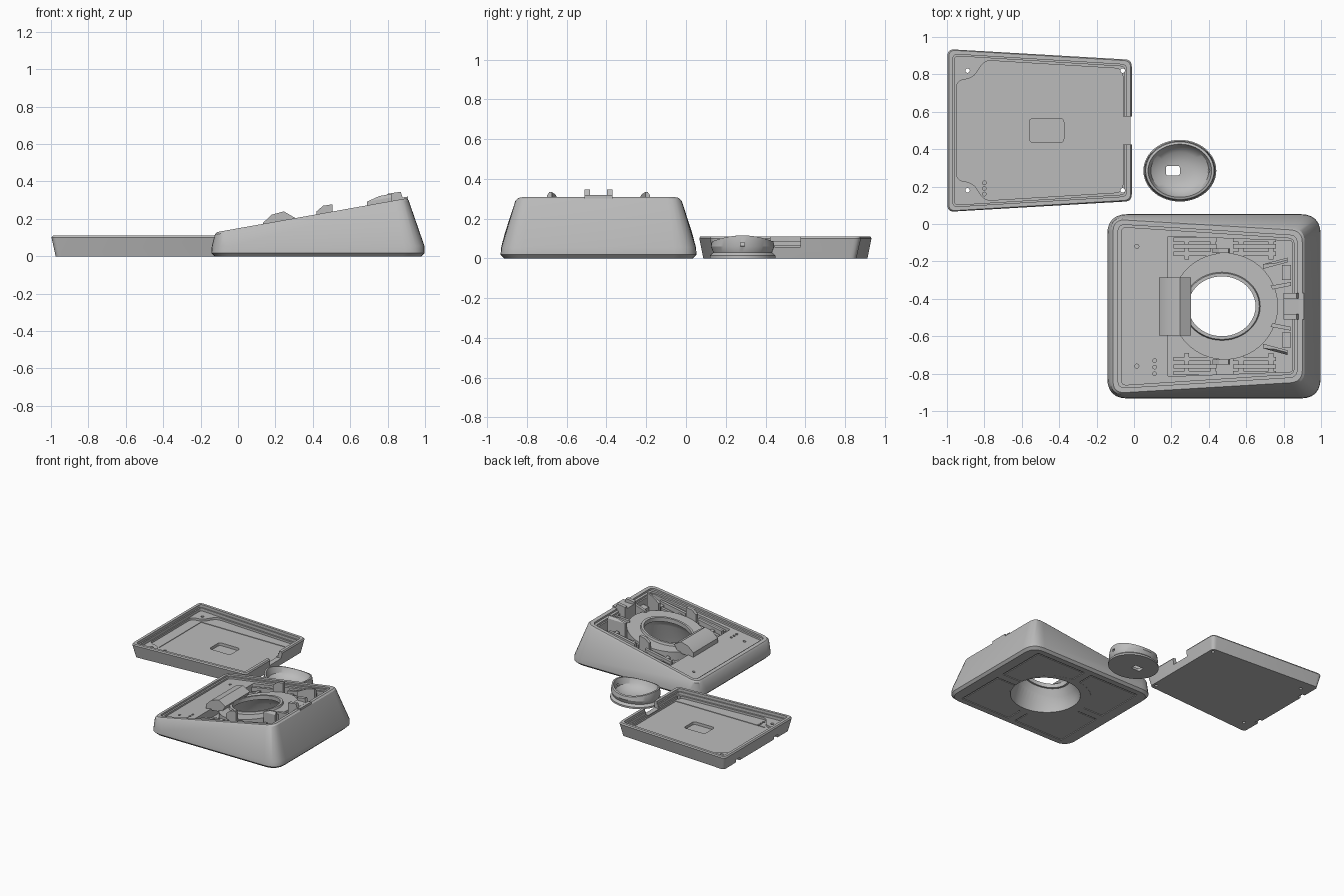
import bpy, bmesh, math
from mathutils import Vector

cube = bpy.data.objects.get("Cube")
if cube:
    bpy.data.objects.remove(cube, do_unlink=True)

grey = bpy.data.materials.new("plain_grey")
grey.use_nodes = True
grey.diffuse_color = (0.5, 0.5, 0.5, 1)
grey.node_tree.nodes["Principled BSDF"].inputs["Base Color"].default_value = (0.5, 0.5, 0.5, 1)


def rounded(corners, r, n=6):
    """Round each corner of a polygon with a short curve."""
    pts, c = [], [Vector(p) for p in corners]
    for i, p in enumerate(c):
        a = p + (c[i - 1] - p).normalized() * r
        b = p + (c[(i + 1) % len(c)] - p).normalized() * r
        for k in range(n + 1):
            t = k / n
            pts.append(a * (1 - t) ** 2 + p * 2 * t * (1 - t) + b * t * t)
    return pts


def trapezoid(x0, x1, yc, h0, h1, r):
    return rounded([(x0, yc - h0), (x1, yc - h1), (x1, yc + h1), (x0, yc + h0)], r)


def oval(cx, cy, rx, ry, n=48):
    return [Vector((cx + rx * math.cos(i * math.tau / n), cy + ry * math.sin(i * math.tau / n)))
            for i in range(n)]


def box(x0, x1, y0, y1):
    return [Vector(p) for p in ((x0, y0), (x1, y0), (x1, y1), (x0, y1))]


def deck(offset):
    """Height of the sloping top of the base, moved by an offset."""
    return lambda p: 0.128 + (p.x + 0.12) * 0.178 + offset


def loft(name, *rings):
    """Skin a stack of (outline, height) rings; a height may be a function."""
    bm = bmesh.new()
    rows = []
    for pts, z in rings:
        rows.append([bm.verts.new((p.x, p.y, z(p) if callable(z) else z)) for p in pts])
    n = len(rows[0])
    for a, b in zip(rows, rows[1:]):
        for i in range(n):
            j = (i + 1) % n
            bm.faces.new((a[i], a[j], b[j], b[i]))
    bm.faces.new(rows[0][::-1])
    bm.faces.new(rows[-1])
    bmesh.ops.recalc_face_normals(bm, faces=bm.faces)
    mesh = bpy.data.meshes.new(name)
    bm.to_mesh(mesh)
    bm.free()
    mesh.materials.append(grey)
    ob = bpy.data.objects.new(name, mesh)
    bpy.context.collection.objects.link(ob)
    return ob


def prism(name, pts, lo, hi):
    return loft(name, (pts, lo), (pts, hi))


def profile_block(name, xz, y0, y1):
    """Extrude a side profile across y."""
    ob = prism(name, [Vector(p) for p in xz], y0, y1)
    for v in ob.data.vertices:
        v.co = (v.co.x, v.co.z, v.co.y)
    ob.data.flip_normals()
    return ob


def cut(ob, *cutters):
    for c in cutters:
        c.hide_render = True
        m = ob.modifiers.new("cut", "BOOLEAN")
        m.operation, m.solver, m.object = "DIFFERENCE", "EXACT", c
    deps = bpy.context.evaluated_depsgraph_get()
    mesh = bpy.data.meshes.new_from_object(ob.evaluated_get(deps))
    ob.modifiers.clear()
    ob.data = mesh
    for c in cutters:
        bpy.data.objects.remove(c, do_unlink=True)


# Tray: shallow tapered pan with a notched wall
TY = 0.5
tray = loft("tray", (trapezoid(-0.975, -0.03, TY, 0.415, 0.355, 0.03), 0),
            (trapezoid(-0.997, -0.012, TY, 0.435, 0.378, 0.035), 0.1),
            (trapezoid(-0.99, -0.018, TY, 0.43, 0.372, 0.035), 0.11))
cut(tray, prism("cutter", trapezoid(-0.968, -0.04, TY, 0.408, 0.352, 0.025), 0.088, 0.2))
cut(tray, prism("cutter", trapezoid(-0.958, -0.05, TY, 0.398, 0.342, 0.02), 0.065, 0.2))
half = [(-0.06, 0.33), (-0.8, 0.375), (-0.86, 0.28), (-0.95, 0.265)]
pocket = [(x, TY + y) for x, y in half] + [(x, TY - y) for x, y in half[::-1]]
cut(tray, prism("cutter", rounded(pocket, 0.04), 0.048, 0.2))
cut(tray, prism("cutter", box(-0.865, -0.07, TY - 0.27, TY + 0.27), 0.044, 0.2))
cut(tray, prism("cutter", rounded(box(-0.56, -0.375, 0.435, 0.565), 0.025), 0.022, 0.2),
    prism("cutter", box(-0.06, 0.1, 0.425, 0.575), 0.056, 0.2))
cut(tray, *[prism("cutter", oval(x, TY + s * 0.32, 0.012, 0.012, 16), -0.1, 0.2)
            for x in (-0.89, -0.06) for s in (-1, 1)])
cut(tray, *[prism("cutter", oval(-0.8, y, 0.01, 0.01, 12), 0.03, 0.2) for y in (0.16, 0.19, 0.22)])
cut(tray, *[prism("cutter", box(-1.1, -0.95, y - 0.025, y + 0.025), -0.1, 0.025) for y in (0.26, 0.74)])

# Base: drafted wedge with a stepped sloping top
BY, CX = -0.44, 0.47
base = loft("base", (trapezoid(-0.125, 0.98, BY, 0.475, 0.475, 0.1), 0),
            (trapezoid(-0.143, 0.998, BY, 0.493, 0.493, 0.11), 0.018),
            (trapezoid(-0.14, 0.997, BY, 0.49, 0.49, 0.11), 0.055),
            (trapezoid(-0.124, 0.912, BY, 0.475, 0.415, 0.07), deck(-0.012)),
            (trapezoid(-0.112, 0.9, BY, 0.465, 0.405, 0.065), deck(0)))
cut(base, prism("cutter", trapezoid(-0.085, 0.872, BY, 0.438, 0.378, 0.04), deck(-0.014), 0.6))
cut(base, prism("cutter", trapezoid(-0.068, 0.855, BY, 0.422, 0.362, 0.03), deck(-0.028), 0.6))
cut(base, prism("cutter", trapezoid(0.18, 0.845, BY, 0.375, 0.35, 0.012), deck(-0.1), 0.6))


def bowl():
    return loft("cutter", (oval(CX, BY, 0.26, 0.25), -0.01), (oval(CX, BY, 0.25, 0.235), 0.05),
                (oval(CX, BY, 0.22, 0.2), deck(-0.09)), (oval(CX, BY, 0.18, 0.16), deck(-0.03)),
                (oval(CX, BY, 0.18, 0.16), deck(0.1)))


cut(base, bowl())
cut(base, *[prism("cutter", oval(x, BY + s * 0.32, 0.011, 0.011, 16), deck(-0.06), 0.6)
            for x in (0.015, 0.825) for s in (-1, 1)])
cut(base, *[prism("cutter", oval(0.11, y, 0.01, 0.01, 12), deck(-0.05), 0.6)
            for y in (-0.73, -0.765, -0.8)])

# Four shallow pads under the base, one per corner
for sx in (-1, 1):
    for sy in (-1, 1):
        arc = [(0.3 * math.cos(a), 0.3 * math.sin(a)) for a in [0.1 + i * 0.171 for i in range(9)]]
        pad = arc + [(0.03, 0.43), (0.47, 0.43), (0.47, 0.03)]
        pts = [Vector((0.43 + sx * x, BY + sy * y)) for x, y in pad]
        cut(base, prism("cutter", pts, -0.05, 0.006))
        mid = sum(pts, Vector((0, 0))) / len(pts)
        prism("foot_pad", [mid + (p - mid) * 0.95 for p in pts], 0.001, 0.008)

# Round mount with raised oval lip inside the base
mount = prism("mount", oval(0.485, BY, 0.285, 0.285, 64), deck(-0.105), deck(-0.035))
cut(mount, bowl(), prism("cutter", box(0.1, 0.2, -1, 0), 0, 0.6))
lip = loft("mount_lip", (oval(CX, BY, 0.21, 0.187), deck(-0.05)), (oval(CX, BY, 0.2, 0.177), deck(-0.018)))
cut(lip, prism("cutter", oval(CX, BY, 0.18, 0.16), -0.1, 0.6))

# Hinge hump at the low side and forked latch at the high side
profile_block("hinge_hump", [(0.135, 0.14), (0.135, 0.18), (0.18, 0.222), (0.245, 0.24),
                             (0.305, 0.205), (0.27, 0.15)], BY - 0.155, BY + 0.155)
latch = profile_block("latch", [(0.7, 0.2), (0.68, 0.275), (0.71, 0.32), (0.87, 0.345),
                                (0.885, 0.3), (0.86, 0.2)], BY - 0.07, BY + 0.07)
cut(latch, prism("cutter", box(0.6, 1, BY - 0.042, BY + 0.042), 0.315, 0.6),
    prism("cutter", box(0.6, 0.8, BY - 0.1, BY + 0.1), 0.1, 0.6))
prism("latch_bar", box(0.875, 0.91, BY - 0.07, BY + 0.07), deck(-0.03), deck(0.008))

# Mirrored clips, rails and ribs around the mount
for s in (-1, 1):
    def span(a, b):
        return sorted((BY + s * a, BY + s * b))
    profile_block("side_clip", [(0.42, 0.13), (0.42, 0.24), (0.455, 0.27), (0.505, 0.278),
                                (0.51, 0.13)], *span(0.285, 0.31))
    clip = [Vector((x, BY + s * y)) for x, y in ((0.69, 0.2), (0.82, 0.235), (0.82, 0.26), (0.69, 0.225))]
    loft("corner_clip", (clip, deck(-0.1)), (clip, deck(0.02)),
         ([p * 0.5 + clip[1] * 0.5 for p in clip], deck(0.038)))
    arm = [Vector((x, BY + s * y)) for x, y in ((0.74, 0.09), (0.84, 0.11), (0.84, 0.13), (0.73, 0.11))]
    prism("latch_arm", arm, deck(-0.1), deck(-0.02))
    for y, top in ((0.27, -0.055), (0.31, -0.03), (0.345, -0.045)):
        prism("rail", box(0.21, 0.44, *span(y, y + 0.022)), deck(-0.105), deck(top))
        prism("rail", box(0.53, 0.76, *span(y, y + 0.022)), deck(-0.105), deck(top))
    for x in (0.27, 0.41, 0.56, 0.72):
        prism("rib", box(x, x + 0.025, *span(0.25, 0.365)), deck(-0.105), deck(-0.05))
    prism("end_block", box(0.79, 0.84, *span(0.14, 0.22)), deck(-0.105), deck(-0.06))

# Loose oval cup with a flange, arched rim and hollow inside
UX, UY = 0.245, 0.285


def ring(rx, ry):
    return oval(UX, UY, rx, ry)


def rim(offset):
    return lambda p: 0.115 + offset - 1.3 * (p.y - UY) ** 2


cup = loft("cup", (ring(0.195, 0.165), 0), (ring(0.195, 0.165), 0.014), (ring(0.178, 0.148), 0.03),
           (ring(0.19, 0.16), 0.06), (ring(0.183, 0.154), rim(0)), (ring(0.17, 0.142), rim(0)),
           (ring(0.155, 0.128), 0.062), (ring(0.12, 0.1), 0.035), (ring(0.06, 0.05), 0.02),
           (ring(0.02, 0.02), 0.018))
cut(cup, prism("cutter", rounded(box(0.17, 0.245, 0.26, 0.31), 0.012), -0.1, 0.2))
pin = profile_block("cutter", [(0.35 + 0.1 * k, z) for k, z in ((0, 0.06), (1, 0.06), (1, 0.08), (0, 0.08))],
                    UY - 0.01, UY + 0.01)
cut(cup, pin)

# Smooth the rounded surfaces, keeping crisp edges
bpy.ops.object.select_all(action="DESELECT")
for ob in bpy.context.scene.objects:
    if ob.type == "MESH":
        ob.select_set(True)
        bpy.context.view_layer.objects.active = ob
bpy.ops.object.shade_smooth_by_angle(angle=math.radians(30))
